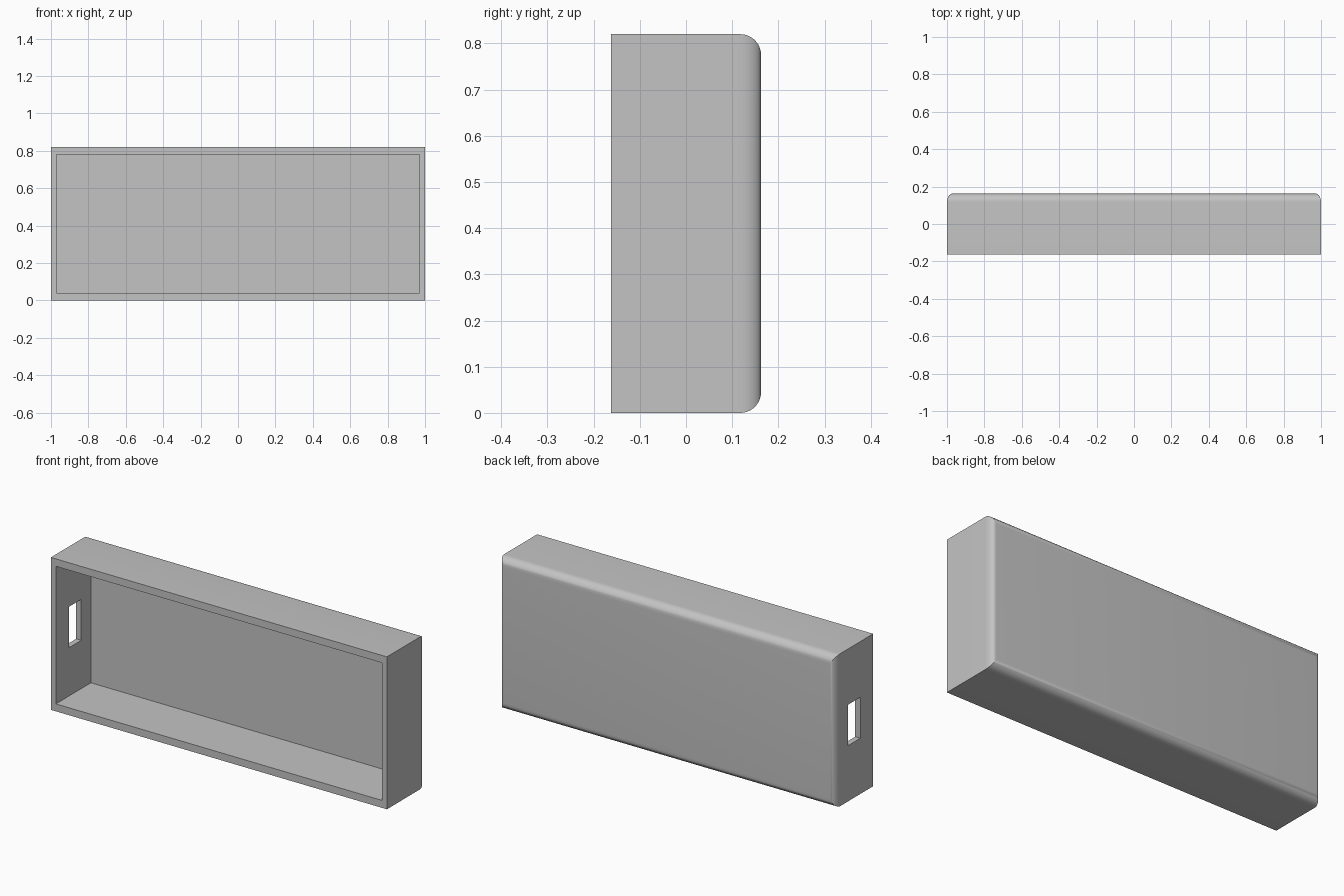
import bpy, bmesh, math
from mathutils import Vector

cube = bpy.data.objects.get("Cube")
if cube:
    bpy.data.objects.remove(cube, do_unlink=True)

W, D, H = 2.0, 0.325, 0.82
ROUND_X, ROUND = 0.03, 0.045      # the back rounding is narrower along x

grey = bpy.data.materials.new("plain grey")
grey.use_nodes = True
color = (0.55, 0.55, 0.55, 1)
grey.diffuse_color = color
grey.node_tree.nodes["Principled BSDF"].inputs["Base Color"].default_value = color


def make_box(name, low, high, round_back=False):
    """Box between two corners, optionally with rounded back edges."""
    low, high = Vector(low), Vector(high)
    size, mid = high - low, (low + high) / 2
    squash = ROUND_X / ROUND if round_back else 1
    bm = bmesh.new()
    bmesh.ops.create_cube(bm, size=1)
    bmesh.ops.scale(bm, vec=(size.x / squash, size.y, size.z), verts=bm.verts)
    if round_back:
        back = [e for e in bm.edges if all(v.co.y > 0 for v in e.verts)]
        bmesh.ops.bevel(bm, geom=back, offset=ROUND, segments=10,
                        profile=0.5, affect='EDGES')
        bmesh.ops.scale(bm, vec=(squash, 1, 1), verts=bm.verts)
    bmesh.ops.translate(bm, vec=mid, verts=bm.verts)
    mesh = bpy.data.meshes.new(name)
    bm.to_mesh(mesh)
    bm.free()
    mesh.materials.append(grey)
    obj = bpy.data.objects.new(name, mesh)
    bpy.context.collection.objects.link(obj)
    return obj


# Outer shell, open at the front
shell = make_box("case_shell", (-W / 2, -D / 2, 0), (W / 2, D / 2, H), True)

# Cutters: the main cavity and the slot in the right-hand end wall
cavity = make_box("cavity_cutter", (-0.97, -0.3, 0.04), (0.97, 0.135, H - 0.04))
slot = make_box("slot_cutter", (-1.1, -0.053, 0.3), (-0.9, 0.053, 0.52))

bpy.context.view_layer.objects.active = shell
shell.select_set(True)
for cutter in (cavity, slot):
    mod = shell.modifiers.new(cutter.name, 'BOOLEAN')
    mod.operation = 'DIFFERENCE'
    mod.solver = 'EXACT'
    mod.object = cutter
    bpy.ops.object.modifier_apply(modifier=mod.name)
    bpy.data.objects.remove(cutter, do_unlink=True)

bpy.ops.object.shade_smooth_by_angle(angle=math.radians(30))
